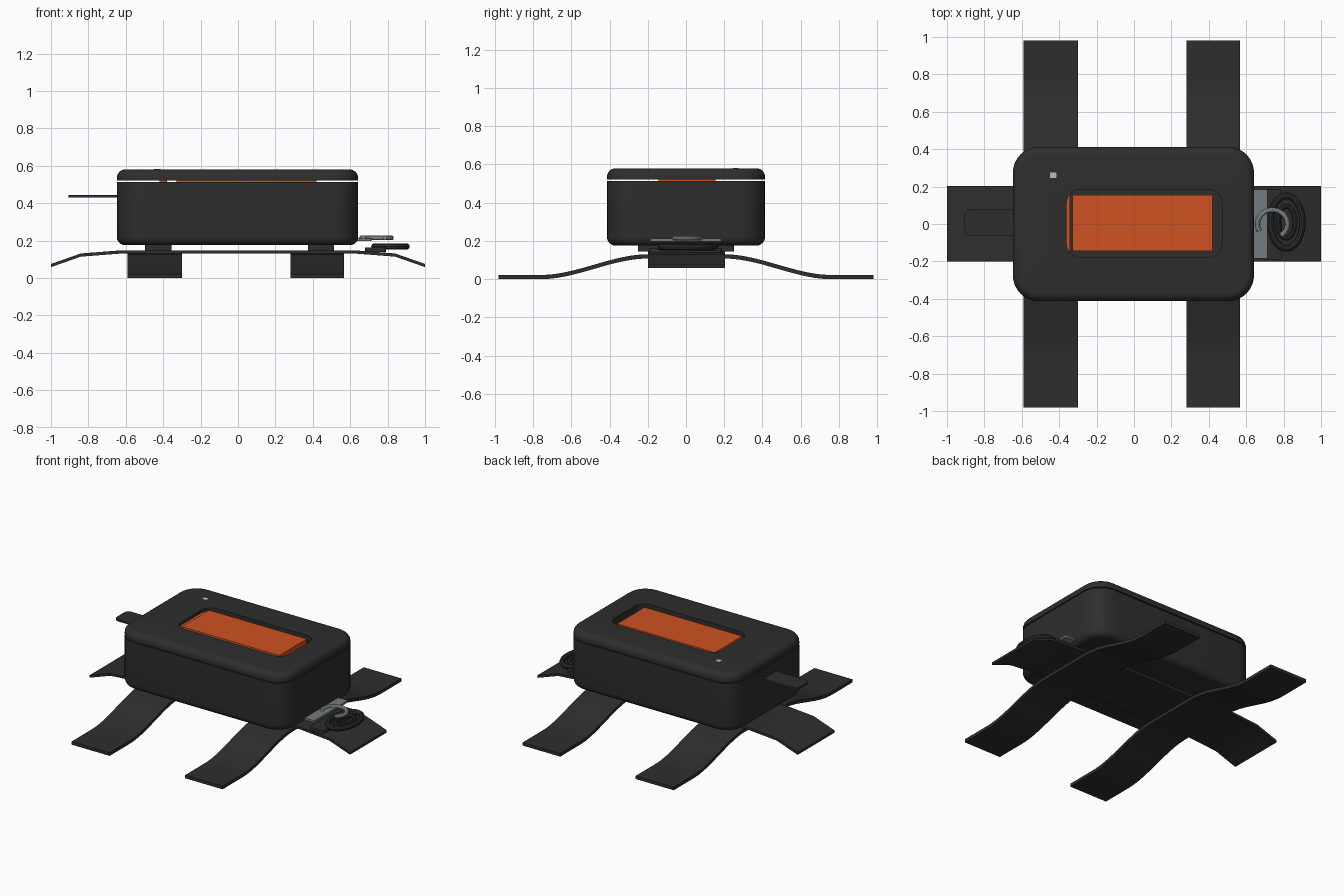
import bpy, bmesh, math

if "Cube" in bpy.data.objects:
    bpy.data.objects.remove(bpy.data.objects["Cube"])


def material(name, rgb):
    m = bpy.data.materials.new(name)
    m.diffuse_color = (*rgb, 1)
    m.use_nodes = True
    m.node_tree.nodes["Principled BSDF"].inputs["Base Color"].default_value = m.diffuse_color
    return m


CHARCOAL = material("charcoal", (0.027, 0.027, 0.027))
ORANGE = material("orange", (0.62, 0.085, 0.016))
STEEL = material("steel", (0.17, 0.20, 0.22))
BRIGHT = material("bright_steel", (0.36, 0.40, 0.42))
LIGHT = material("light_grey", (0.5, 0.5, 0.5))


def finish(name, bm, mat):
    bmesh.ops.recalc_face_normals(bm, faces=bm.faces)
    me = bpy.data.meshes.new(name)
    bm.to_mesh(me)
    bm.free()
    me.materials.append(mat)
    ob = bpy.data.objects.new(name, me)
    bpy.context.collection.objects.link(ob)
    return ob


def rounded_loop(x0, x1, y0, y1, r, z, n=8):
    pts = []
    corners = ((x1 - r, y1 - r), (x0 + r, y1 - r), (x0 + r, y0 + r), (x1 - r, y0 + r))
    for q, (cx, cy) in enumerate(corners):
        for i in range(n + 1):
            a = math.pi / 2 * (q + i / n)
            pts.append((cx + r * math.cos(a), cy + r * math.sin(a), z))
    return pts


def loft(name, loops, mat, ring=False):
    """Bridge loops in order; close into a ring or cap both ends."""
    bm = bmesh.new()
    rows = [[bm.verts.new(p) for p in lp] for lp in loops]
    pairs = list(zip(rows, rows[1:] + rows[:1])) if ring else list(zip(rows, rows[1:]))
    for a, b in pairs:
        for i in range(len(a)):
            j = (i + 1) % len(a)
            bm.faces.new((a[i], a[j], b[j], b[i]))
    if not ring:
        bm.faces.new(rows[0][::-1])
        bm.faces.new(rows[-1])
    return finish(name, bm, mat)


def slab(name, x0, x1, y0, y1, z0, z1, mat, r=0.01):
    return loft(name, [rounded_loop(x0, x1, y0, y1, r, z, 4) for z in (z0, z1)], mat)


def rim(x0, x1, y0, y1, r, z, rad, sign, steps):
    """Loops of a rounded edge; z is the outer plane, sign +1 for top."""
    out = []
    for i in range(steps + 1):
        a = math.pi / 2 * i / steps
        d = rad * (1 - math.cos(a))
        out.append(rounded_loop(x0 + d, x1 - d, y0 + d, y1 - d, r - d,
                                z - sign * rad * (1 - math.sin(a))))
    return out


def strap(name, path, lo, hi, thick, mat, along):
    """Ribbon following (distance, height) points along x or y."""
    bm = bmesh.new()
    rows = []
    for s, z in path:
        sec = ((lo, z), (hi, z), (hi, z + thick), (lo, z + thick))
        rows.append([bm.verts.new((s, w, h) if along == "x" else (w, s, h)) for w, h in sec])
    for a, b in zip(rows, rows[1:]):
        for i in range(4):
            j = (i + 1) % 4
            bm.faces.new((a[i], a[j], b[j], b[i]))
    bm.faces.new(rows[0])
    bm.faces.new(rows[-1][::-1])
    return finish(name, bm, mat)


def tube(name, cx, cy, z, rx, ry, rad, mat, a0=0, a1=360, n=40, flat=1.0):
    """Round or oval wire loop, open when the angles do not close."""
    closed = a1 - a0 >= 360
    loops = []
    for i in range(n if closed else n + 1):
        a = math.radians(a0 + (a1 - a0) * i / n)
        c, s = math.cos(a), math.sin(a)
        loops.append([(cx + (rx + rad * math.cos(t)) * c, cy + (ry + rad * math.cos(t)) * s,
                       z + flat * rad * math.sin(t))
                      for t in (math.tau * k / 10 for k in range(10))])
    return loft(name, loops, mat, ring=closed)


# Case body with rounded lower edge
BOX = (-0.648, 0.642, -0.413, 0.413, 0.14)
loft("case_body", rim(*BOX, 0.175, 0.045, -1, 6)[::-1] + [rounded_loop(*BOX, 0.513)], CHARCOAL)

# Lid: rounded rim around a window opening
hole = (-0.36, 0.47, -0.18, 0.185, 0.075)
loft("case_lid", [rounded_loop(*BOX, 0.52)] + rim(*BOX, 0.58, 0.045, 1, 6)
     + [rounded_loop(*hole, 0.58), rounded_loop(*hole, 0.52)], CHARCOAL, ring=True)

# Orange window panel and the flap tucked under the lid
slab("window_panel", -0.33, 0.42, -0.145, 0.155, 0.513, 0.571, ORANGE, 0.006)
slab("window_flap", -0.42, -0.38, -0.145, 0.155, 0.505, 0.55, ORANGE)
slab("window_flap_lip", -0.38, -0.341, -0.145, 0.155, 0.53, 0.56, ORANGE)

# Indicator light
slab("indicator_light", -0.45, -0.415, 0.245, 0.275, 0.577, 0.582, LIGHT, 0.005)

# Pull tab on the left
slab("pull_tab", -0.905, -0.63, -0.065, 0.077, 0.43, 0.444, CHARCOAL, 0.03)

# Lengthwise strap
strap("long_strap", [(-1, 0.058), (-0.84, 0.114), (-0.62, 0.131), (0.62, 0.131),
                     (0.84, 0.114), (1, 0.058)], -0.2, 0.203, 0.017, CHARCOAL, "x")

# Cross straps with a smooth rise, and pads under the case
wave = []
for i in range(-32, 33):
    y = 0.98 * i / 32
    t = min(1, max(0, (0.76 - abs(y)) / 0.56))
    wave.append((y, 0.108 * t * t * (3 - 2 * t)))
for side, x0, x1 in (("left", -0.592, -0.3), ("right", 0.28, 0.568)):
    strap(side + "_cross_strap", wave, x0, x1, 0.022, CHARCOAL, "y")
    mid = (x0 + x1) / 2 + 0.02
    slab(side + "_pad", mid - 0.07, mid + 0.07, -0.25, 0.25, 0.146, 0.18, CHARCOAL)

# Buckle: steel plate, dark base, clip ring and oval loops
slab("buckle_plate", 0.62, 0.715, -0.185, 0.185, 0.198, 0.212, STEEL)
slab("buckle_base", 0.68, 0.79, -0.19, 0.185, 0.14, 0.162, CHARCOAL, 0.02)
tube("clip_ring", 0.74, 0.0, 0.214, 0.08, 0.075, 0.013, BRIGHT, -55, 210)
tube("outer_loop", 0.815, 0.01, 0.168, 0.085, 0.14, 0.018, CHARCOAL)
tube("inner_loop", 0.815, 0.01, 0.168, 0.045, 0.085, 0.014, CHARCOAL)

# Smooth shading with sharp edges kept
for ob in bpy.context.collection.objects:
    ob.select_set(True)
    bpy.context.view_layer.objects.active = ob
bpy.ops.object.shade_smooth_by_angle(angle=math.radians(35))
